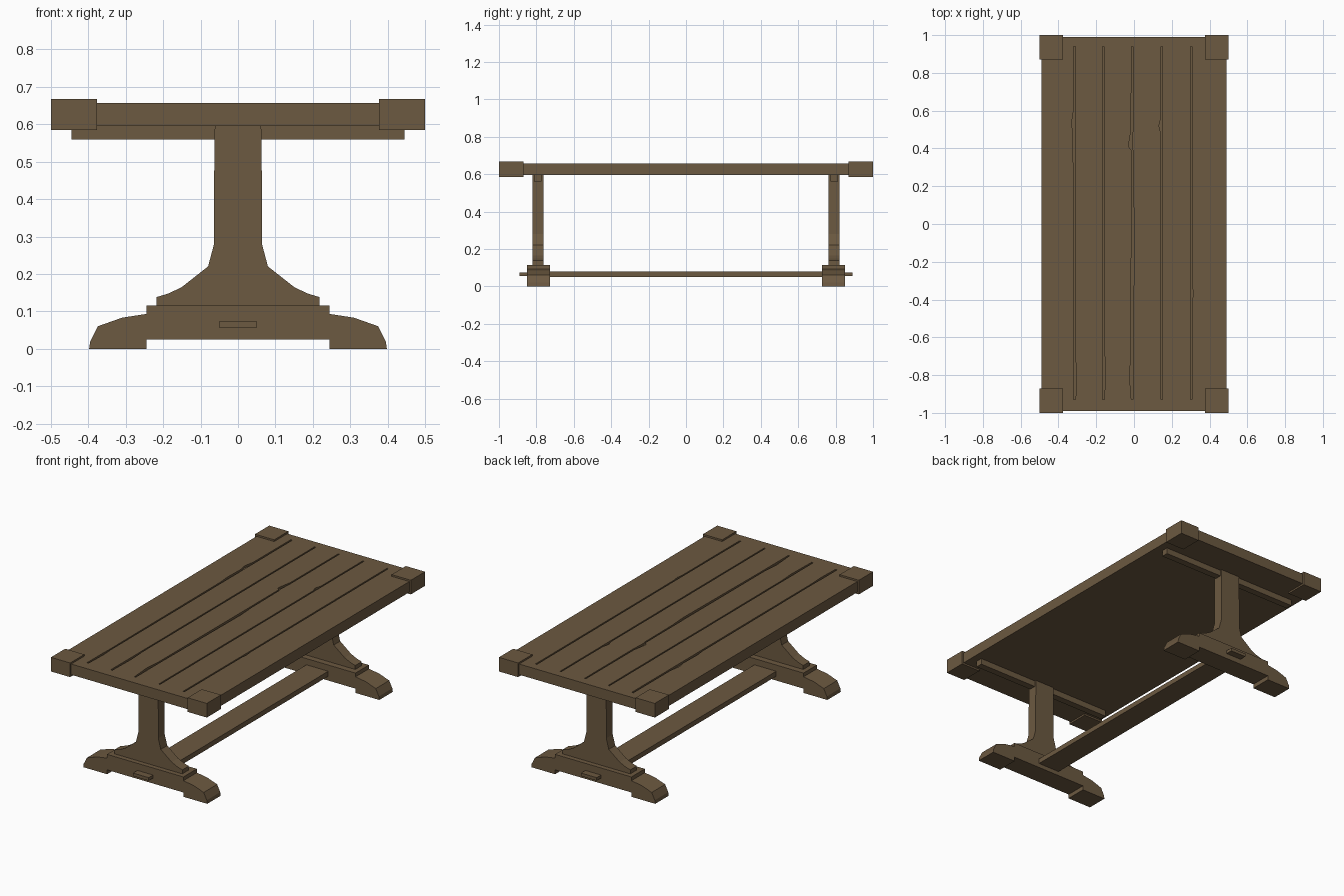
import bpy, bmesh

if "Cube" in bpy.data.objects:
    bpy.data.objects.remove(bpy.data.objects["Cube"])

wood = bpy.data.materials.new("brown_wood")
wood.diffuse_color = (0.15, 0.1, 0.052, 1)
wood.use_nodes = True
wood.node_tree.nodes["Principled BSDF"].inputs["Base Color"].default_value = wood.diffuse_color


def finish(name, bm):
    bmesh.ops.recalc_face_normals(bm, faces=bm.faces)
    me = bpy.data.meshes.new(name)
    bm.to_mesh(me)
    bm.free()
    me.materials.append(wood)
    ob = bpy.data.objects.new(name, me)
    bpy.context.collection.objects.link(ob)
    return ob


def box(name, x, y, z):
    bm = bmesh.new()
    bmesh.ops.create_cube(bm, size=1)
    for v in bm.verts:
        v.co = [r[0] + (c + 0.5) * (r[1] - r[0]) for c, r in zip(v.co, (x, y, z))]
    return finish(name, bm)


def symmetric_prism(name, half, y0, y1):
    """Mirror a right-hand (x, z) profile and extrude it along y."""
    pts = half + [(-x, z) for x, z in reversed(half)]
    bm = bmesh.new()
    face = bm.faces.new([bm.verts.new((x, y0, z)) for x, z in pts])
    new = bmesh.ops.extrude_face_region(bm, geom=[face])["geom"]
    moved = [g for g in new if isinstance(g, bmesh.types.BMVert)]
    bmesh.ops.translate(bm, verts=moved, vec=(0, y1 - y0, 0))
    return finish(name, bm)


# Table top slab
top = box("table_top", (-0.49, 0.49), (-0.99, 0.99), (0.595, 0.657))

# Uneven plank gaps: (y, left edge x, right edge x) along each groove
grooves = [
    [(-0.93, -0.319, -0.309), (-0.8, -0.319, -0.305), (-0.72, -0.317, -0.309),
     (0.3, -0.319, -0.309), (0.36, -0.325, -0.309), (0.48, -0.322, -0.309),
     (0.53, -0.331, -0.309), (0.6, -0.32, -0.309), (0.94, -0.319, -0.309)],
    [(-0.93, -0.166, -0.156), (-0.75, -0.166, -0.152), (-0.65, -0.166, -0.158),
     (0.94, -0.166, -0.158)],
    [(-0.93, -0.014, -0.006), (-0.8, -0.024, -0.006), (-0.7, -0.016, -0.006),
     (0.02, -0.014, 0.003), (0.13, -0.014, -0.004), (0.39, -0.014, -0.006),
     (0.41, -0.03, -0.01), (0.5, -0.015, -0.006), (0.94, -0.014, -0.006)],
    [(-0.93, 0.142, 0.15), (0.48, 0.142, 0.15), (0.52, 0.132, 0.15),
     (0.56, 0.142, 0.15), (0.94, 0.142, 0.15)],
    [(-0.93, 0.299, 0.308), (-0.4, 0.301, 0.309), (-0.37, 0.301, 0.314),
     (-0.33, 0.301, 0.309), (0.94, 0.299, 0.308)],
]
bm = bmesh.new()
for path in grooves:
    rings = [[bm.verts.new((x, y, z)) for x, z in
              ((a, 0.645), (b, 0.645), (b, 0.68), (a, 0.68))] for y, a, b in path]
    for r, s in zip(rings, rings[1:]):
        for i in range(4):
            j = (i + 1) % 4
            bm.faces.new((r[i], r[j], s[j], s[i]))
    bm.faces.new(rings[0])
    bm.faces.new(rings[-1])
cutter = finish("groove_cutter", bm)
mod = top.modifiers.new("plank_gaps", "BOOLEAN")
mod.operation = "DIFFERENCE"
mod.solver = "EXACT"
mod.object = cutter
bpy.context.view_layer.objects.active = top
bpy.ops.object.modifier_apply(modifier=mod.name)
bpy.data.objects.remove(cutter)

# Corner blocks
for sx, h in ((-1, "left"), (1, "right")):
    for sy, d in ((-1, "front"), (1, "back")):
        box(f"corner_block_{d}_{h}", sorted((sx * 0.377, sx * 0.5)),
            sorted((sy * 0.87, sy * 1.0)), (0.585, 0.667))

# Trestle ends: foot, post and cleat under the top
foot = [(0.245, 0.025), (0.245, 0), (0.398, 0), (0.395, 0.02), (0.375, 0.06),
        (0.31, 0.083), (0.245, 0.093), (0.245, 0.115)]
post = [(0.218, 0.11), (0.218, 0.138), (0.185, 0.148), (0.15, 0.165), (0.08, 0.22),
        (0.064, 0.28), (0.064, 0.435), (0.062, 0.6)]
for s, d in ((-1, "front"), (1, "back")):
    symmetric_prism(f"foot_{d}", foot, s * 0.727, s * 0.85)
    symmetric_prism(f"post_{d}", post, s * 0.763, s * 0.822)
    box(f"cleat_{d}", (-0.445, 0.445), sorted((s * 0.772, s * 0.812)), (0.56, 0.6))
    box(f"tenon_{d}", (-0.05, 0.05), sorted((s * 0.7, s * 0.89)), (0.056, 0.074))

# Long stretcher between the feet
box("stretcher", (-0.07, 0.07), (-0.735, 0.735), (0.05, 0.079))
